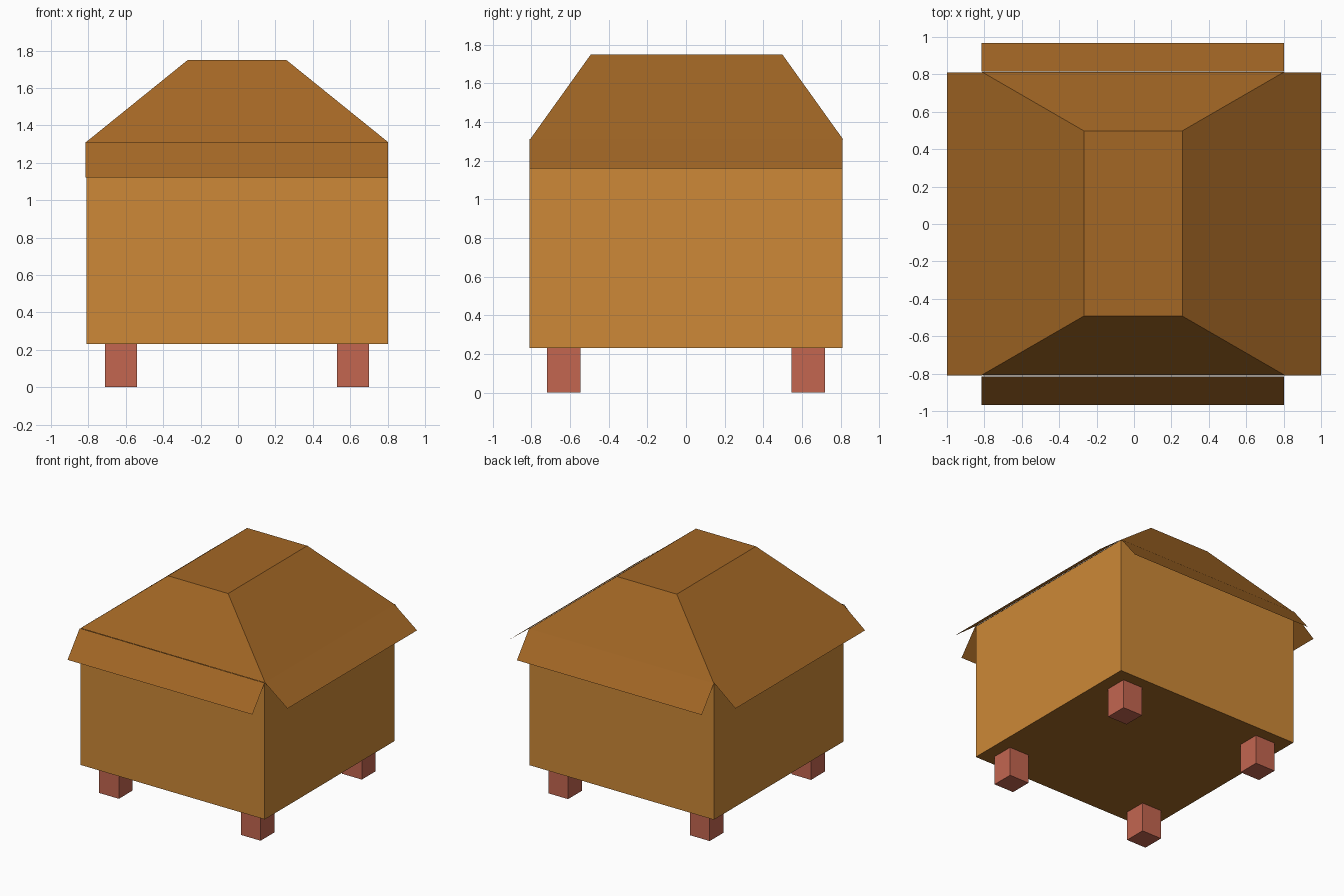
import bpy, bmesh

if "Cube" in bpy.data.objects:
    bpy.data.objects.remove(bpy.data.objects["Cube"])


def material(name, rgb):
    def lin(c):
        c /= 255
        return c / 12.92 if c <= 0.04045 else ((c + 0.055) / 1.055) ** 2.4
    m = bpy.data.materials.new(name)
    m.diffuse_color = (*[lin(c) for c in rgb], 1)
    m.use_nodes = True
    m.node_tree.nodes["Principled BSDF"].inputs["Base Color"].default_value = m.diffuse_color
    return m


WALL = material("light wood", (205, 137, 55))
ROOF = material("dark wood", (163, 103, 37))
LEG = material("red brick", (195, 102, 80))
CX = -0.005  # the building sits very slightly left of centre


def finish(name, bm, *mats):
    mesh = bpy.data.meshes.new(name)
    bm.to_mesh(mesh)
    bm.free()
    for m in mats:
        mesh.materials.append(m)
    ob = bpy.data.objects.new(name, mesh)
    bpy.context.collection.objects.link(ob)
    return ob


def tapered_box(name, centre, low, high, z0, z1, mats, skip=None):
    """Box from half-size low at z0 to half-size high at z1; skip drops 'top' or 'bottom'."""
    bm = bmesh.new()
    bmesh.ops.create_cube(bm, size=2)
    for v in bm.verts:
        up = v.co.z > 0
        sx, sy = high if up else low
        v.co = (centre[0] + v.co.x * sx, centre[1] + v.co.y * sy, z1 if up else z0)
    bm.normal_update()
    for f in list(bm.faces):
        if len(mats) > 1 and f.normal.z < -0.9:
            f.material_index = 1
        if (skip == "top" and f.normal.z > 0.9) or (skip == "bottom" and f.normal.z < -0.9):
            bm.faces.remove(f)
    return finish(name, bm, *mats)


# walls with a dark floor, and the flat-topped hipped roof
tapered_box("body", (CX, 0), (0.806, 0.81), (0.806, 0.81), 0.23, 1.31, (WALL, ROOF), "top")
tapered_box("roof", (CX, 0.003), (0.808, 0.81), (0.263, 0.495), 1.31, 1.75, (ROOF,), "bottom")


# thin sloping eaves
def eave(name, corners):
    bm = bmesh.new()
    f = bm.faces.new([bm.verts.new(c) for c in corners])
    bm.normal_update()
    if f.normal.z < 0:
        f.normal_flip()
    finish(name, bm, ROOF)


for side, s in (("right", 1), ("left", -1)):
    xi, xo = CX + s * 0.808, s * 1.0
    eave(side + "_eave", [(xi, -0.81, 1.312), (xi, 0.81, 1.312), (xo, 0.81, 1.16), (xo, -0.81, 1.16)])
for side, s in (("back", 1), ("front", -1)):
    yi, yo = s * 0.815, s * 0.967
    x0, x1 = CX - 0.81, CX + 0.808
    eave(side + "_eave", [(x0, yi, 1.312), (x1, yi, 1.312), (x1, yo, 1.12), (x0, yo, 1.12)])

# four short legs
for sx, xn in ((-1, "left"), (1, "right")):
    for sy, yn in ((-1, "front"), (1, "back")):
        tapered_box(f"{yn}_{xn}_leg", (CX + sx * 0.62, sy * 0.633),
                    (0.086, 0.086), (0.086, 0.086), 0, 0.23, (LEG,))
